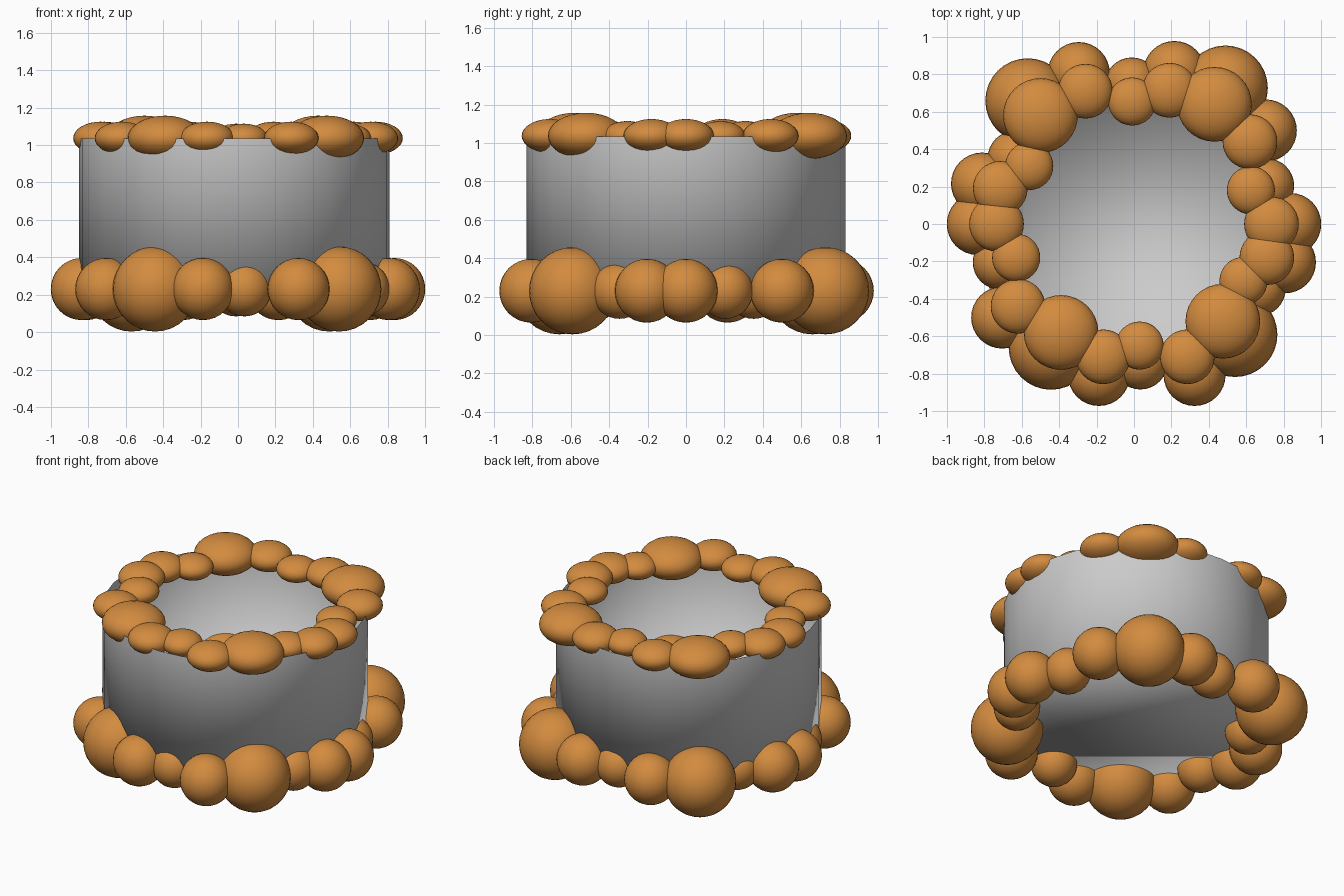
import bpy, bmesh, math

if "Cube" in bpy.data.objects:
    bpy.data.objects.remove(bpy.data.objects["Cube"])


def material(name, rgb):
    m = bpy.data.materials.new(name)
    m.diffuse_color = (*rgb, 1)
    m.use_nodes = True
    m.node_tree.nodes["Principled BSDF"].inputs["Base Color"].default_value = m.diffuse_color
    return m


STONE = material("warm brown stone", (0.65, 0.26, 0.05))
GREY = material("light grey", (0.6, 0.6, 0.6))


def finish(name, bm, mat):
    mesh = bpy.data.meshes.new(name)
    for f in bm.faces:
        f.smooth = True
    bm.to_mesh(mesh)
    bm.free()
    mesh.materials.append(mat)
    ob = bpy.data.objects.new(name, mesh)
    bpy.context.collection.objects.link(ob)
    return ob


# stone layout of the rim: x, y, size class (big, medium, small)
STONES = [
    (0.43, 0.64, "b"), (0.19, 0.715, "m"), (-0.01, 0.655, "s"), (-0.26, 0.71, "m"),
    (-0.50, 0.58, "b"), (-0.56, 0.31, "s"), (-0.715, 0.19, "m"), (-0.735, 0.0, "m"),
    (-0.63, -0.18, "s"), (-0.62, -0.44, "m"), (-0.39, -0.58, "b"), (-0.165, -0.71, "m"),
    (0.03, -0.65, "s"), (0.285, -0.71, "m"), (0.475, -0.52, "b"), (0.585, -0.305, "s"),
    (0.71, -0.18, "m"), (0.735, 0.0, "m"), (0.625, 0.18, "s"), (0.62, 0.44, "m"),
]
SIZE = {"b": 0.227, "m": 0.166, "s": 0.146}


def stone_ring(name, z, spread, shrink, flat):
    bm = bmesh.new()
    for x, y, kind in STONES:
        r = SIZE[kind]
        made = bmesh.ops.create_uvsphere(bm, u_segments=32, v_segments=16, radius=1)
        for v in made["verts"]:
            v.co.x = x * spread + v.co.x * r * shrink
            v.co.y = y * spread + v.co.y * r * shrink
            v.co.z = z + v.co.z * r * flat
    return finish(name, bm, STONE)


# round stones at the foot, flattened stones on the rim
stone_ring("base_stones", 0.23, 1 / 0.88, 1.0, 1.0)
stone_ring("rim_stones", 1.037, 1.0, 0.88, 0.53)

# thin round wall closed at the bottom, open at the top
bm = bmesh.new()
bmesh.ops.create_cone(bm, cap_ends=True, segments=32, radius1=0.83, radius2=0.83, depth=0.8)
bmesh.ops.translate(bm, verts=bm.verts, vec=(-0.02, 0, 0.635))
top = [f for f in bm.faces if f.normal.z > 0.9]
bmesh.ops.delete(bm, geom=top, context="FACES_ONLY")
finish("wall", bm, GREY)
